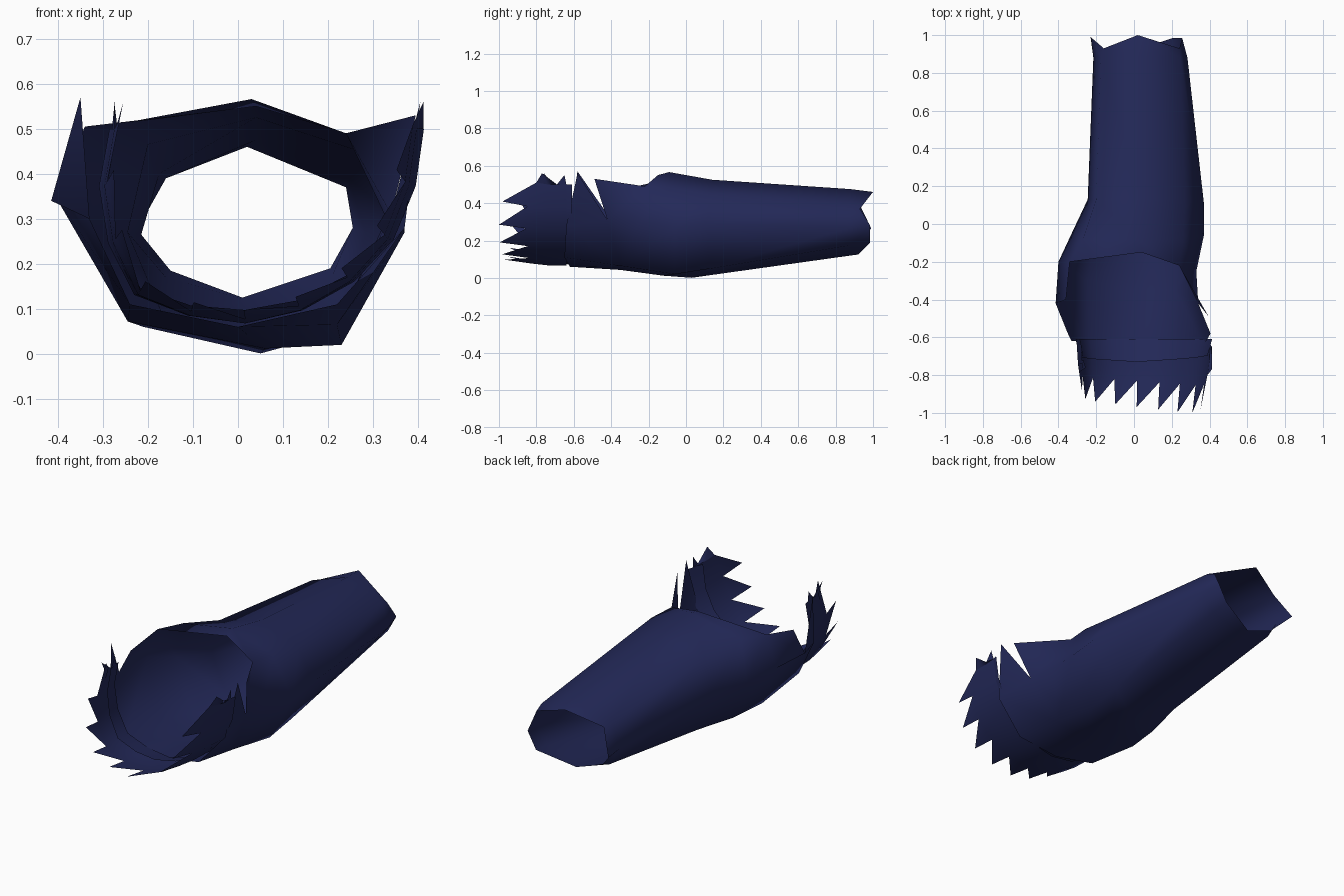
import bpy, math
from mathutils import Vector

if "Cube" in bpy.data.objects:
    bpy.data.objects.remove(bpy.data.objects["Cube"])

mat = bpy.data.materials.new("navy_cloth")
mat.diffuse_color = (0.017, 0.022, 0.1, 1)
mat.use_nodes = True
mat.node_tree.nodes["Principled BSDF"].inputs["Base Color"].default_value = mat.diffuse_color


def make(name, verts, faces):
    me = bpy.data.meshes.new(name)
    me.from_pydata(verts, [], faces)
    me.materials.append(mat)
    ob = bpy.data.objects.new(name, me)
    bpy.context.collection.objects.link(ob)
    bpy.ops.object.select_all(action='DESELECT')
    ob.select_set(True)
    bpy.context.view_layer.objects.active = ob
    bpy.ops.object.shade_smooth_by_angle(angle=math.radians(80))
    return ob


# Main sleeve: eight-sided rings, from the top point round by the right side
rings = [
    [(.02, 1, .46), (.24, .93, .37), (.255, .985, .28), (.205, .985, .19),
     (.01, .92, .125), (-.15, .92, .185), (-.23, .99, .265), (-.16, .93, .39)],
    [(.04, .88, .475), (.245, .88, .39), (.283, .88, .27), (.21, .88, .175),
     (.015, .88, .12), (-.16, .88, .17), (-.215, .88, .265), (-.175, .88, .4)],
    [(.04, .14, .525), (.27, .13, .45), (.37, .11, .29), (.23, .13, .05),
     (.05, .03, .001), (-.16, .13, .07), (-.245, .13, .27), (-.2, .13, .465)],
    [(.03, -.09, .566), (.26, -.08, .482), (.37, -.06, .27), (.23, -.06, .02),
     (.06, -.12, .012), (-.21, -.1, .06), (-.33, -.05, .3), (-.27, -.08, .51)],
    [(.04, -.15, .55), (.24, -.22, .49), (.33, -.25, .3), (.22, -.35, .065),
     (.02, -.35, .043), (-.245, -.3, .072), (-.4, -.2, .34), (-.34, -.2, .505)],
]
verts = [p for r in rings for p in r]
faces = [(i * 8 + k, i * 8 + (k + 1) % 8, i * 8 + 8 + (k + 1) % 8, i * 8 + 8 + k)
         for i in range(4) for k in range(8)]

# Open lower trough of the sleeve, with torn points on each side wall
n = len(verts)
verts += [(.37, -.64, .28), (.22, -.65, .11), (0, -.62, .06), (-.24, -.62, .11),
          (-.33, -.62, .3),
          (.34, -.42, .31), (.395, -.49, .53), (.405, -.58, .56),
          (-.415, -.42, .34), (-.36, -.4, .46), (-.35, -.58, .57)]
R, BR, B, BL, L, mr, r1, r2, ml, l1, l2 = range(n, n + 11)
d = 32
faces += [(d + 3, d + 4, B, BR), (d + 4, d + 5, BL, B),
          (d + 2, d + 3, BR, R, mr), (d + 5, d + 6, ml, L, BL),
          (d + 1, d + 2, mr, r1), (mr, R, r2),
          (d + 7, l1, ml, d + 6), (ml, l2, L)]
make("torn_sleeve", verts, faces)

# Ragged cuff: U-shaped profile (x, z) resampled evenly
prof = [Vector(p) for p in [(-.28, .5), (-.305, .36), (-.28, .23), (-.22, .12), (-.03, .06),
        (.12, .085), (.27, .17), (.36, .28), (.395, .4), (.405, .5)]]
cum = [0]
for a, b in zip(prof, prof[1:]):
    cum.append(cum[-1] + (b - a).length)


def at(t):
    s = min(max(t, 0), 1) * cum[-1]
    for i in range(len(prof) - 1):
        if s <= cum[i + 1] + 1e-6:
            return prof[i].lerp(prof[i + 1], (s - cum[i]) / (cum[i + 1] - cum[i]))
    return prof[-1]


TEETH = 10
verts, faces = [], []
for i in range(TEETH + 1):
    p = at(i / TEETH)
    side = max(0, (p.y - .34) / .16)
    verts += [(p.x, -.64, p.y), (p.x * .98, -.74, p.y)]
    notch = -.79 - .08 * i / TEETH + .07 * side
    tip = max(-1, -.9 - .11 * min(1, i / 8) + .14 * side)
    verts += [(p.x * .96, notch, p.y + .01), (p.x * .91, tip, p.y + .03 + .03 * side)]
for i in range(TEETH):
    a, b = 4 * i, 4 * i + 4
    faces += [(a, b, b + 1, a + 1), (a + 1, b + 1, b + 2, a + 2), (a + 2, b + 2, a + 3)]

# Upward torn points at both ends of the cuff
for e, x in ((0, -.275), (4 * TEETH, .412)):
    v = len(verts)
    verts += [(x, -.65, .55), (x, -.77, .56), (x, -.69, .5)]
    faces += [(e, v + 2, v), (e, e + 1, v + 2), (v + 2, e + 1, v + 1), (e + 1, e + 2, v + 1)]
make("ragged_cuff", verts, faces)

# Folded lip lying over the inside of the cuff, raised along its front edge
verts, faces = [], []
for i in range(TEETH + 1):
    p = at(i / TEETH)
    low = max(0, 1 - abs(i - 5) / 4)
    verts += [(p.x * 1.02, -.61, p.y), (p.x * .96, -.7 - .03 * low, p.y + .03 * low)]
for i in range(TEETH):
    a = 2 * i
    faces.append((a, a + 2, a + 3, a + 1))
make("cuff_fold", verts, faces)
